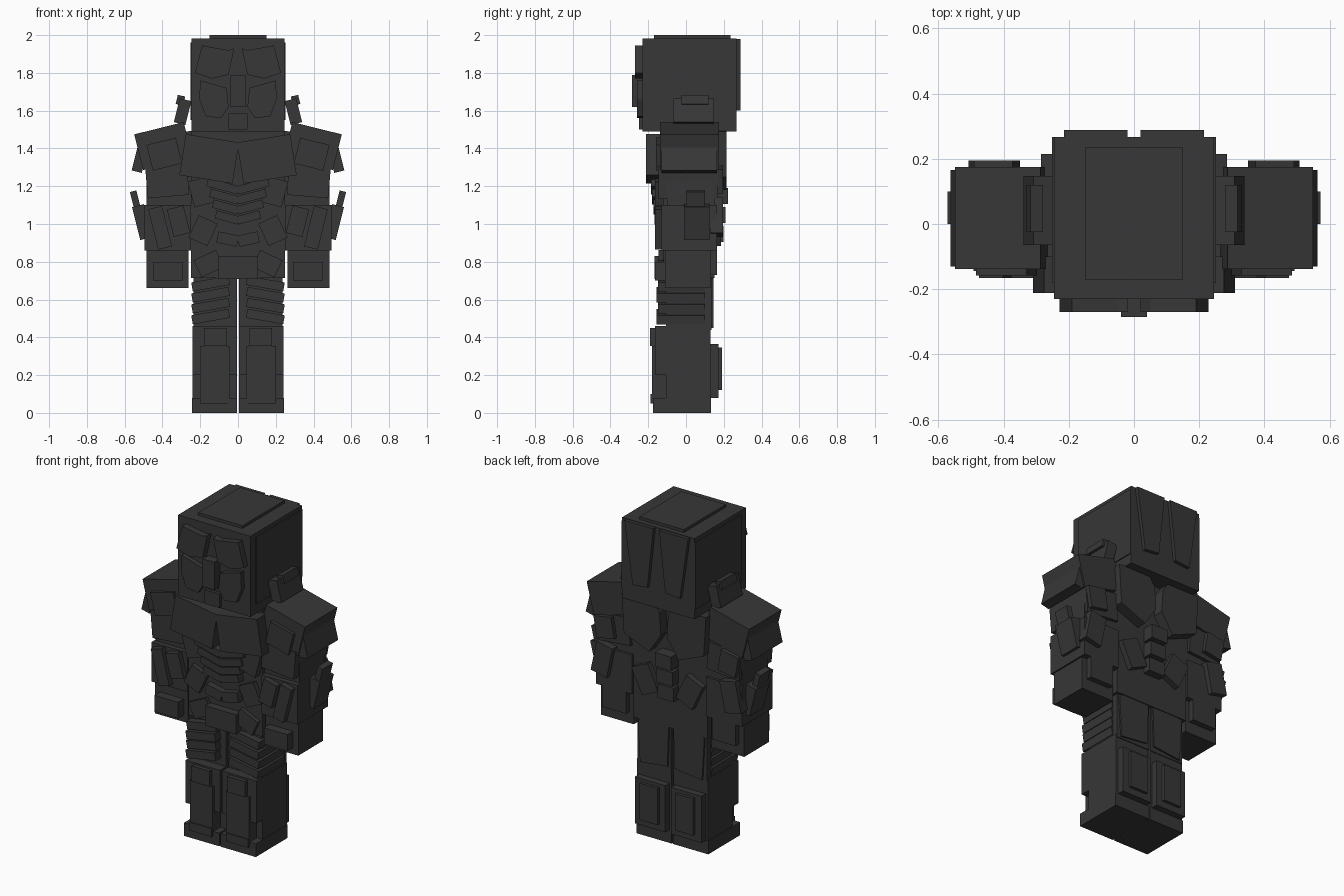
import bpy, bmesh, math
from mathutils import Matrix

cube = bpy.data.objects.get("Cube")
if cube:
    bpy.data.objects.remove(cube, do_unlink=True)

mat = bpy.data.materials.new("charcoal")
mat.use_nodes = True
colour = (0.038, 0.038, 0.038, 1)
mat.diffuse_color = colour
bsdf = next(n for n in mat.node_tree.nodes if n.type == 'BSDF_PRINCIPLED')
bsdf.inputs["Base Color"].default_value = colour
bsdf.inputs["Roughness"].default_value = 0.8


def finish(name, bm):
    bmesh.ops.recalc_face_normals(bm, faces=bm.faces)
    mesh = bpy.data.meshes.new(name)
    bm.to_mesh(mesh)
    bm.free()
    mesh.materials.append(mat)
    bpy.context.collection.objects.link(bpy.data.objects.new(name, mesh))


def box(name, x, y, z, tilt=0, side=1):
    """Box from (min, max) ranges, turned about its own y axis by tilt degrees."""
    bm = bmesh.new()
    centre = [sum(r) / 2 for r in (x, y, z)]
    size = [r[1] - r[0] for r in (x, y, z)]
    m = (Matrix.Translation(centre) @ Matrix.Rotation(math.radians(tilt), 4, 'Y')
         @ Matrix.Diagonal((*size, 1)))
    bmesh.ops.create_cube(bm, size=1, matrix=m)
    for v in bm.verts:
        v.co.x *= side
    finish(name, bm)


def pair(name, x, y, z, tilt=0):
    for label, side in (("left_", 1), ("right_", -1)):
        box(label + name, x, y, z, tilt, side)


def plate(name, pts, y):
    """Mirrored pair of flat plates with an x/z outline."""
    for label, side in (("left_", 1), ("right_", -1)):
        bm = bmesh.new()
        face = bm.faces.new([bm.verts.new((px * side, y[0], pz)) for px, pz in pts])
        ext = bmesh.ops.extrude_face_region(bm, geom=[face])["geom"]
        for v in ext:
            if isinstance(v, bmesh.types.BMVert):
                v.co.y = y[1]
        finish(label + name, bm)


# Head and its cover plates
box("head", (-.245, .245), (-.23, .267), (1.49, 1.983))
box("crown_plate", (-.15, .15), (-.17, .235), (1.97, 2.0))
pair("temple_plate", (.24, .251), (-.18, .267), (1.55, 1.96))
plate("back_head_plate", [(.02, 1.98), (.215, 1.98), (.16, 1.6), (.06, 1.61)], (.26, .288))

# Face mask
plate("brow", [(.02, 1.93), (.05, 1.92), (.19, 1.945), (.228, 1.8),
               (.14, 1.77), (.05, 1.79)], (-.225, -.27))
plate("cheek", [(.06, 1.72), (.2, 1.76), (.205, 1.66), (.17, 1.57),
                (.09, 1.56), (.05, 1.62)], (-.225, -.26))
box("nose_ridge", (-.04, .04), (-.285, -.22), (1.62, 1.79))
box("chin", (-.05, .05), (-.25, -.22), (1.5, 1.585))

# Torso, chest and belly
box("torso", (-.25, .25), (-.12, .15), (.715, 1.49))
pair("chest_plate", (.01, .295), (-.212, -.1), (1.235, 1.455), -9)
pair("rib_plate", (.14, .25), (-.165, -.1), (1.1, 1.24), 15)
for i, z in enumerate((1.2, 1.145, 1.09, 1.035)):
    pair(f"belly_band_{i + 1}", (-.005, .165 - .015 * i),
         (-.185 + .006 * i, -.1), (z - .022, z + .022), -15)
pair("lower_belly_plate", (0, .11), (-.16, -.1), (.89, .95), -12)
pair("waist_plate", (.13, .24), (-.15, -.1), (.9, 1.03), -25)
pair("hip_plate", (.09, .22), (-.145, -.1), (.74, .84), 25)
box("belt_buckle", (-.105, .105), (-.168, -.1), (.71, .83))

# Back armour
plate("shoulder_blade", [(.03, 1.44), (.07, 1.5), (.285, 1.49), (.27, 1.25),
                         (.1, 1.18), (.02, 1.3)], (.14, .215))
for i in range(3):
    box(f"spine_block_{i + 1}", (-.055, .055), (.14, .222 - .012 * i),
        (1.105 - .1 * i, 1.19 - .1 * i))
pair("lower_back_plate", (.09, .21), (.14, .185), (.9, 1.07), 25)

# Arms
pair("upper_arm", (.25, .485), (-.1, .15), (1.05, 1.45))
pair("shoulder_pad", (.26, .53), (-.138, .175), (1.315, 1.51), 14)
pair("shoulder_front_plate", (.31, .47), (-.158, -.1), (1.3, 1.44), 14)
pair("shoulder_side_plate", (.49, .545), (-.13, .165), (1.275, 1.43), -14)
pair("collar_block", (.262, .325), (-.065, .148), (1.53, 1.66), -14)
pair("collar_tip", (.285, .325), (-.025, .12), (1.63, 1.68), -14)
pair("bicep_plate", (.265, .485), (-.145, .17), (1.145, 1.315), 5)
pair("forearm", (.25, .495), (-.13, .165), (.86, 1.1))
pair("forearm_front_plate", (.27, .36), (-.165, -.1), (.94, 1.09), 14)
pair("forearm_long_plate", (.375, .45), (-.165, -.1), (.87, 1.09), 14)
pair("forearm_side_plate", (.475, .54), (-.01, .125), (.92, 1.1), 14)
pair("forearm_spike", (.525, .56), (0, .1), (1.07, 1.175), 14)
pair("arm_back_plate", (.38, .49), (.13, .195), (.94, 1.13), -12)
pair("elbow_plate", (.36, .48), (.13, .195), (1.17, 1.3), 10)
pair("hand", (.262, .485), (-.11, .13), (.66, .87))
pair("knuckle_plate", (.29, .45), (-.165, -.1), (.7, .8))
pair("hand_back_plate", (.29, .45), (.12, .165), (.73, .9))

# Thighs with slanted slats
pair("thigh", (.006, .235), (-.105, .135), (.44, .73))
for i in range(4):
    z = .51 + .058 * i
    pair(f"thigh_slat_{i + 1}", (.045, .245), (-.155 + .006 * (i % 2), .1),
         (z - .024, z + .024), 10)
plate("thigh_back_plate", [(.015, .74), (.225, .71), (.21, .45), (.025, .47)], (.12, .145))

# Lower legs and boots
pair("shin", (.006, .24), (-.165, .13), (.2, .46))
pair("calf", (.006, .24), (-.105, .13), (.05, .25))
pair("boot", (.004, .243), (-.175, .132), (0, .08))
pair("shin_plate", (.045, .2), (-.18, -.09), (.05, .355))
pair("knee_plate", (.06, .18), (-.19, -.1), (.355, .45))
pair("toe_plate", (.05, .2), (-.187, -.1), (.05, .1))
pair("calf_plate", (.02, .225), (.12, .172), (.08, .365))
pair("calf_ridge", (.06, .18), (.16, .19), (.12, .345))
